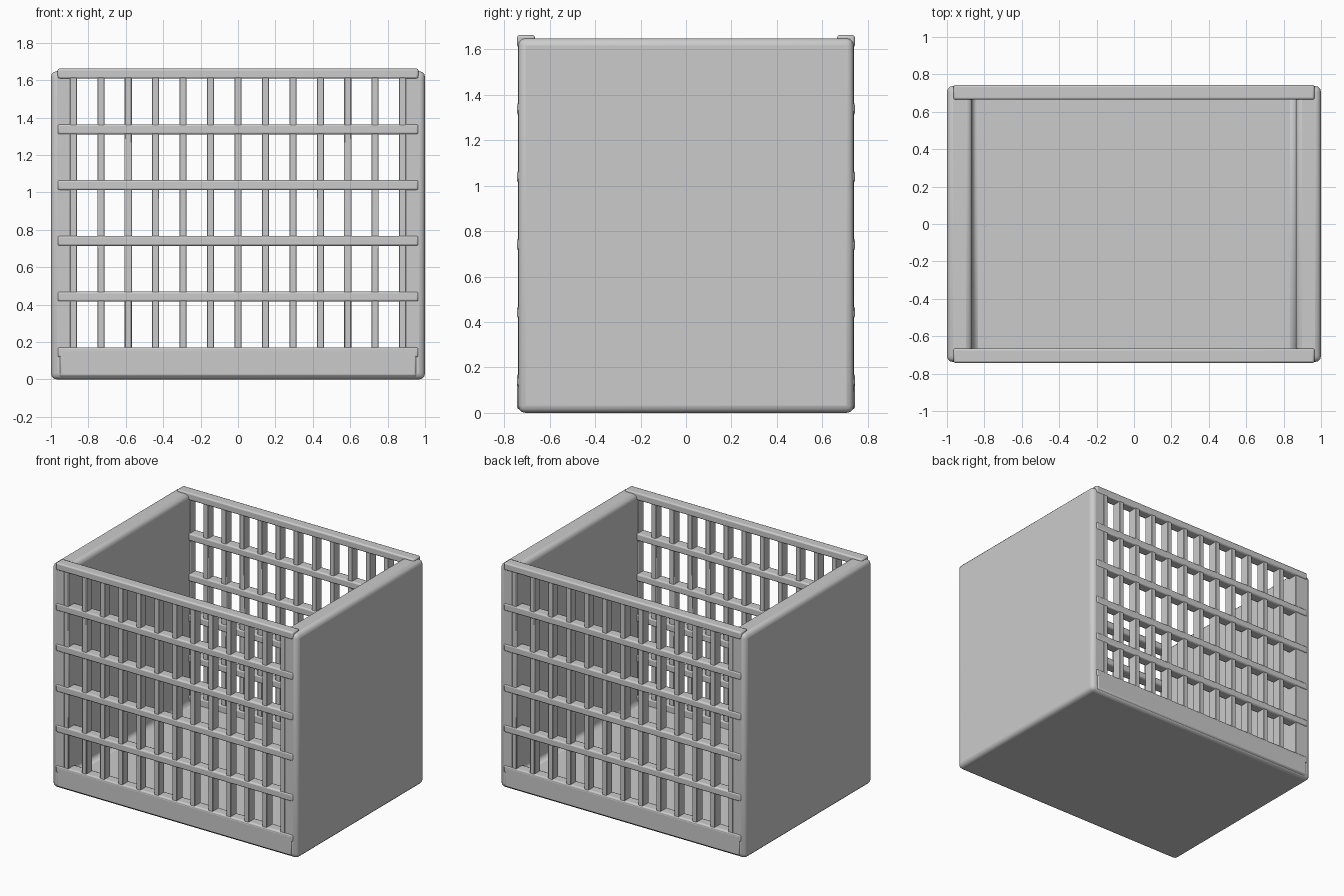
import bpy
import bmesh

cube = bpy.data.objects.get("Cube")
if cube:
    bpy.data.objects.remove(cube)

GREY = (0.6, 0.6, 0.6, 1)
plastic = bpy.data.materials.new("grey plastic")
plastic.use_nodes = True
plastic.diffuse_color = GREY
plastic.node_tree.nodes["Principled BSDF"].inputs["Base Color"].default_value = GREY


def finish(name, bm, bevel, segments):
    """Turn a bmesh into a rounded, smooth-shaded object."""
    bmesh.ops.recalc_face_normals(bm, faces=bm.faces)
    mesh = bpy.data.meshes.new(name)
    bm.to_mesh(mesh)
    bm.free()
    mesh.materials.append(plastic)
    obj = bpy.data.objects.new(name, mesh)
    bpy.context.collection.objects.link(obj)
    mod = obj.modifiers.new("rounded edges", "BEVEL")
    mod.width = bevel
    mod.segments = segments
    bpy.ops.object.select_all(action="DESELECT")
    obj.select_set(True)
    bpy.context.view_layer.objects.active = obj
    bpy.ops.object.shade_smooth_by_angle(angle=0.6)
    return obj


def box(name, x, y, z, bevel, segments=2):
    """Box from (min, max) pairs on each axis."""
    bm = bmesh.new()
    bmesh.ops.create_cube(bm, size=1)
    for v in bm.verts:
        v.co = [r[0] if c < 0 else r[1] for c, r in zip(v.co, (x, y, z))]
    return finish(name, bm, bevel, segments)


# Shell: a U-shaped profile of side walls and floor, extruded front to back
WALL_TOP, INNER, FLOOR, HALF_DEPTH = 1.648, 0.865, 0.12, 0.738
right_half = [(-INNER, FLOOR), (-INNER, WALL_TOP), (-1, WALL_TOP), (-1, 0)]
profile = right_half + [(-x, z) for x, z in reversed(right_half)]
bm = bmesh.new()
outline = bm.faces.new([bm.verts.new((x, -HALF_DEPTH, z)) for x, z in profile])
extruded = bmesh.ops.extrude_face_region(bm, geom=[outline])["geom"]
bmesh.ops.translate(bm, vec=(0, 2 * HALF_DEPTH, 0),
                    verts=[e for e in extruded if isinstance(e, bmesh.types.BMVert)])
finish("side_walls_and_floor", bm, 0.032, 3)

# Front and back lattices
for side, s in (("front", -1), ("back", 1)):
    def depth(a, b):
        return sorted((s * a, s * b))

    # Bottom board below the openings
    box(f"{side}_bottom_board", (-0.955, 0.955), depth(0.665, 0.744), (0.015, 0.165), 0.012)

    # Horizontal rails
    for i in range(6):
        z = 0.145 + i * 0.298
        box(f"{side}_rail_{i + 1}", (-0.965, 0.965), depth(0.665, 0.743),
            (z - 0.027, z + 0.027), 0.01)

    # Vertical slats
    for i in range(13):
        x = (i - 6) * 0.1467
        box(f"{side}_slat_{i + 1}", (x - 0.019, x + 0.019), depth(0.672, 0.739),
            (0.1, 1.63), 0.003, 1)
